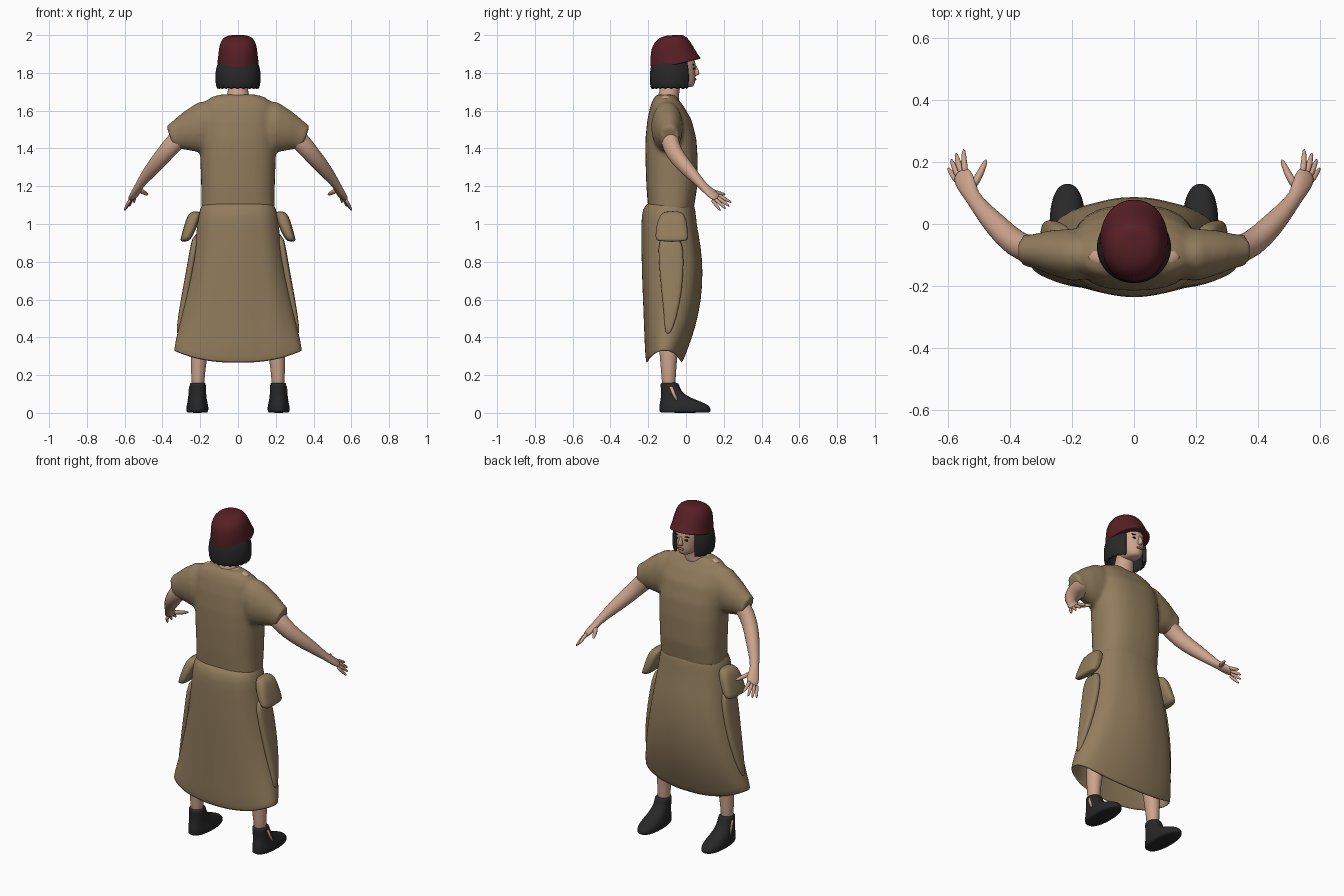
import bpy, bmesh
from math import cos, sin, pi, radians
from mathutils import Vector as V

cube = bpy.data.objects.get("Cube")
if cube:
    bpy.data.objects.remove(cube)


def material(name, rgb):
    m = bpy.data.materials.new(name)
    m.use_nodes = True
    m.diffuse_color = (*rgb, 1)
    m.node_tree.nodes["Principled BSDF"].inputs["Base Color"].default_value = (*rgb, 1)
    return m


CLOTH = material("tan cloth", (0.29, 0.205, 0.11))
SKIN = material("skin", (0.61, 0.37, 0.265))
RED = material("dark red felt", (0.095, 0.014, 0.018))
BLACK = material("black hair and leather", (0.021, 0.021, 0.022))
LIP = material("lip pink", (0.36, 0.13, 0.11))


def ring(c, u, v, n=24, p=2.0):
    """Superellipse of points around c, with half axes u and v."""
    pts = []
    for i in range(n):
        a = 2 * pi * i / n
        f = lambda t: abs(t) ** (2 / p) * (1 if t >= 0 else -1)
        pts.append(V(c) + V(u) * f(cos(a)) + V(v) * f(sin(a)))
    return pts


def flat(z, rx, y0, y1, cx=0, tilt=0, n=24, p=2.0):
    """Level ring given by its half width and its back and front."""
    h = (y1 - y0) / 2
    return ring((cx, (y0 + y1) / 2, z), (rx, 0, 0), (0, h, h * tilt), n, p)


def skin_rings(bm, rings, s=1, caps=True, loop=True):
    rows = [[bm.verts.new((q.x * s, q.y, q.z)) for q in r] for r in rings]
    n = len(rows[0])
    for a, b in zip(rows, rows[1:]):
        for i in range(n if loop else n - 1):
            j = (i + 1) % n
            bm.faces.new((a[i], a[j], b[j], b[i]))
    if caps:
        bm.faces.new(rows[0])
        bm.faces.new(rows[-1])


def finish(name, bm, mat, sub=1, thick=0):
    bmesh.ops.recalc_face_normals(bm, faces=bm.faces)
    me = bpy.data.meshes.new(name)
    bm.to_mesh(me)
    bm.free()
    me.materials.append(mat)
    me.polygons.foreach_set("use_smooth", [True] * len(me.polygons))
    ob = bpy.data.objects.new(name, me)
    bpy.context.collection.objects.link(ob)
    if thick:
        ob.modifiers.new("thickness", "SOLIDIFY").thickness = thick
    if sub:
        m = ob.modifiers.new("round", "SUBSURF")
        m.levels = m.render_levels = sub
    return ob


def loft(name, rings, mat, s=1, sub=1, thick=0, caps=True, loop=True):
    bm = bmesh.new()
    skin_rings(bm, rings, s, caps, loop)
    return finish(name, bm, mat, sub, thick)


def tube(name, path, mat, s=1, hint=(0.75, -0.3, -0.45), n=12):
    """Limb along points (x, y, z, half width along hint, half depth)."""
    pts = [V(p[:3]) for p in path]
    rings = []
    for i, p in enumerate(path):
        t = (pts[min(i + 1, len(pts) - 1)] - pts[max(i - 1, 0)]).normalized()
        u = (V(hint) - t * t.dot(V(hint))).normalized()
        rings.append(ring(pts[i], u * p[3], t.cross(u) * p[4], n))
    return loft(name, rings, mat, s)


def blob(name, c, size, mat):
    bm = bmesh.new()
    bmesh.ops.create_uvsphere(bm, u_segments=16, v_segments=10, radius=1)
    for q in bm.verts:
        q.co = V(c) + V([a * b for a, b in zip(q.co, size)])
    return finish(name, bm, mat, 0)


# Tunic: torso and sleeves fused into one cloth surface
bm = bmesh.new()
torso = [(1.07, .195, -.2, .04), (1.2, .195, -.21, .06), (1.35, .2, -.215, .062),
         (1.45, .2, -.215, .055), (1.55, .2, -.205, .03), (1.62, .19, -.19, -.01),
         (1.66, .16, -.175, -.04), (1.685, .1, -.155, -.06)]
skin_rings(bm, [flat(*r, n=32, p=2.5) for r in torso])
sleeve = [(.1, -.1, 1.53, .07, .13, 0), (.2, -.1, 1.51, .085, .135, .1),
          (.27, -.092, 1.49, .072, .105, .2), (.32, -.088, 1.472, .056, .08, .3),
          (.357, -.085, 1.455, .05, .068, .34)]
for s in (1, -1):
    skin_rings(bm, [ring((x, y, z), (0, ry, 0), (rz * sin(t), 0, rz * cos(t)))
                    for x, y, z, ry, rz, t in sleeve], s)
tunic = finish("tunic", bm, CLOTH, 0)
m = tunic.modifiers.new("fuse", "REMESH")
m.mode, m.voxel_size, m.use_smooth_shade = "VOXEL", 0.012, True
m = tunic.modifiers.new("soften", "SMOOTH")
m.factor, m.iterations = 0.5, 6

# Skirt: flared, with folds that deepen and a hem that rises at the sides
skirt = [(1.115, .18, -.195, .035), (1.085, .203, -.232, .05), (1.0, .214, -.237, .055),
         (.88, .23, -.236, .08), (.75, .25, -.234, .09), (.6, .28, -.228, .082),
         (.45, .308, -.222, .05), (.34, .33, -.218, .01), (.262, .34, -.212, -.02)]
rings = []
for k, r in enumerate(skirt):
    t = k / (len(skirt) - 1)
    pts = flat(*r, n=72, p=2.4)
    for i, q in enumerate(pts):
        a = 2 * pi * i / len(pts)
        fold = 0.03 * t * (cos(8 * a + 2 * t * cos(a)) - 1) * abs(sin(a)) * (1.2 - t)
        q.x *= 1 + fold
        q.y += (-.09 - q.y) * -fold * 1.5
        q.z += .065 * cos(a) ** 2 * t ** 3
    rings.append(pts)
loft("skirt", rings, CLOTH, thick=.008, caps=False)

# Neck, wide neckline and head
loft("neck", [flat(1.62, .075, -.16, -.03), flat(1.68, .06, -.15, -.04),
              flat(1.72, .05, -.135, -.03), flat(1.8, .05, -.13, -.02)], SKIN)
blob("neckline_skin", (0, -.107, 1.662), (.15, .05, .027), SKIN)
head = [(1.722, .03, -.05, .03), (1.735, .045, -.08, .045), (1.76, .06, -.11, .05),
        (1.79, .069, -.13, .05), (1.83, .075, -.14, .052), (1.87, .077, -.15, .05),
        (1.92, .07, -.14, .02)]
loft("head", [flat(*r) for r in head], SKIN)
loft("nose", [flat(1.783, .012, .03, .058, n=10), flat(1.797, .016, .03, .078, n=10),
              flat(1.82, .009, .03, .064, n=10), flat(1.845, .008, .03, .053, n=10)], SKIN)
blob("lips", (0, .047, 1.766), (.02, .008, .007), LIP)
for s, side in ((1, "left"), (-1, "right")):
    blob(side + "_eye", (s * .03, .041, 1.823), (.013, .006, .005), BLACK)
    blob(side + "_brow", (s * .032, .04, 1.843), (.018, .006, .003), BLACK)

# Bobbed hair: open at the face, ragged at the ends
hair = []
for z, rx, ry in ((1.88, .095, .1), (1.835, .115, .112), (1.79, .121, .117),
                  (1.75, .119, .116), (1.715, .114, .113)):
    row = []
    for i in range(49):
        a = radians(36 + 288 * i / 48)
        rag = (i % 3 - 1) * .006 if z < 1.73 else 0
        row.append(V((rx * sin(a), -.075 + ry * cos(a), z + rag)))
    hair.append(row)
loft("bobbed_hair", hair, BLACK, thick=.022, caps=False, loop=False)

# Hat with a brim dipping at the back
hat = [(1.845, .105, -.175, .07, .24), (1.842, .112, -.186, .084, .24),
       (1.865, .108, -.188, .068, .2), (1.9, .104, -.189, .052, .14),
       (1.94, .1, -.184, .032, .1), (1.975, .088, -.165, .01, .1),
       (1.994, .065, -.135, -.01, .08), (2.0, .035, -.1, -.03, .03)]
loft("hat", [flat(z, rx, a, b, tilt=t, n=32, p=2.1) for z, rx, a, b, t in hat], RED)

fingers = {"thumb": [(.525, .115, 1.18, .016), (.495, .165, 1.165, .013), (.476, .212, 1.155, .007)],
           "index_finger": [(.545, .165, 1.155, .013), (.55, .2, 1.135, .011), (.55, .245, 1.112, .006)],
           "middle_finger": [(.555, .16, 1.145, .013), (.568, .195, 1.12, .011), (.576, .232, 1.092, .006)],
           "ring_finger": [(.565, .15, 1.135, .013), (.58, .18, 1.11, .01), (.592, .212, 1.078, .006)],
           "little_finger": [(.57, .135, 1.13, .012), (.588, .16, 1.1, .009), (.602, .183, 1.068, .006)]}

for s, side in ((1, "left"), (-1, "right")):
    # Arm and hand
    tube(side + "_arm", [(.25, -.09, 1.51, .05, .06), (.33, -.088, 1.44, .048, .054),
                         (.385, -.065, 1.375, .045, .048), (.44, -.01, 1.31, .041, .043),
                         (.49, .045, 1.25, .031, .032), (.525, .09, 1.2, .024, .021),
                         (.54, .125, 1.17, .036, .02), (.555, .155, 1.145, .036, .016),
                         (.562, .17, 1.133, .025, .01)], SKIN, s)
    for name, path in fingers.items():
        tube(f"{side}_{name}", [(*p, p[3]) for p in path], SKIN, s, n=8)

    # Leg and ankle boot
    loft(side + "_leg", [flat(.1, .034, -.125, -.055, .212), flat(.2, .035, -.13, -.055, .212),
                         flat(.3, .045, -.14, -.045, .207), flat(.45, .055, -.15, -.03, .19),
                         flat(.8, .075, -.17, .01, .12)], SKIN, s)
    boot = [(.0, .052, -.135, .125, .215), (.006, .058, -.142, .132, .215),
            (.03, .059, -.143, .132, .215), (.05, .055, -.14, .105, .215),
            (.07, .05, -.136, .05, .215), (.09, .047, -.132, .005, .214),
            (.115, .044, -.132, -.025, .213), (.15, .043, -.136, -.038, .213),
            (.162, .041, -.134, -.04, .213)]
    loft(side + "_boot", [flat(z, rx, a, b, cx, p=2.3) for z, rx, a, b, cx in boot], BLACK, s)
    loft(side + "_boot_gap", [flat(.065, .004, -.055, -.04, .263, n=8),
                              flat(.1, .004, -.075, -.055, .258, n=8),
                              flat(.14, .004, -.09, -.07, .256, n=8)], SKIN, s, sub=0)

    # Knotted pouch at the hip and the hanging end of the wrap
    pouch = [(1.068, .02, -.11, -.03, .222), (1.05, .035, -.14, -.005, .232),
             (.99, .036, -.158, .008, .25), (.93, .03, -.163, .014, .272),
             (.905, .022, -.16, .01, .286)]
    loft(side + "_hip_pouch", [flat(z, rx, a, b, cx, p=3) for z, rx, a, b, cx in pouch], CLOTH, s)
    drape = [(.95, .02, -.15, -.02, .222), (.8, .02, -.145, -.01, .246),
             (.65, .02, -.13, -.02, .274), (.5, .018, -.115, -.05, .302),
             (.41, .01, -.11, -.085, .318)]
    loft(side + "_wrap_end", [flat(z, rx, a, b, cx, p=3) for z, rx, a, b, cx in drape], CLOTH, s)
